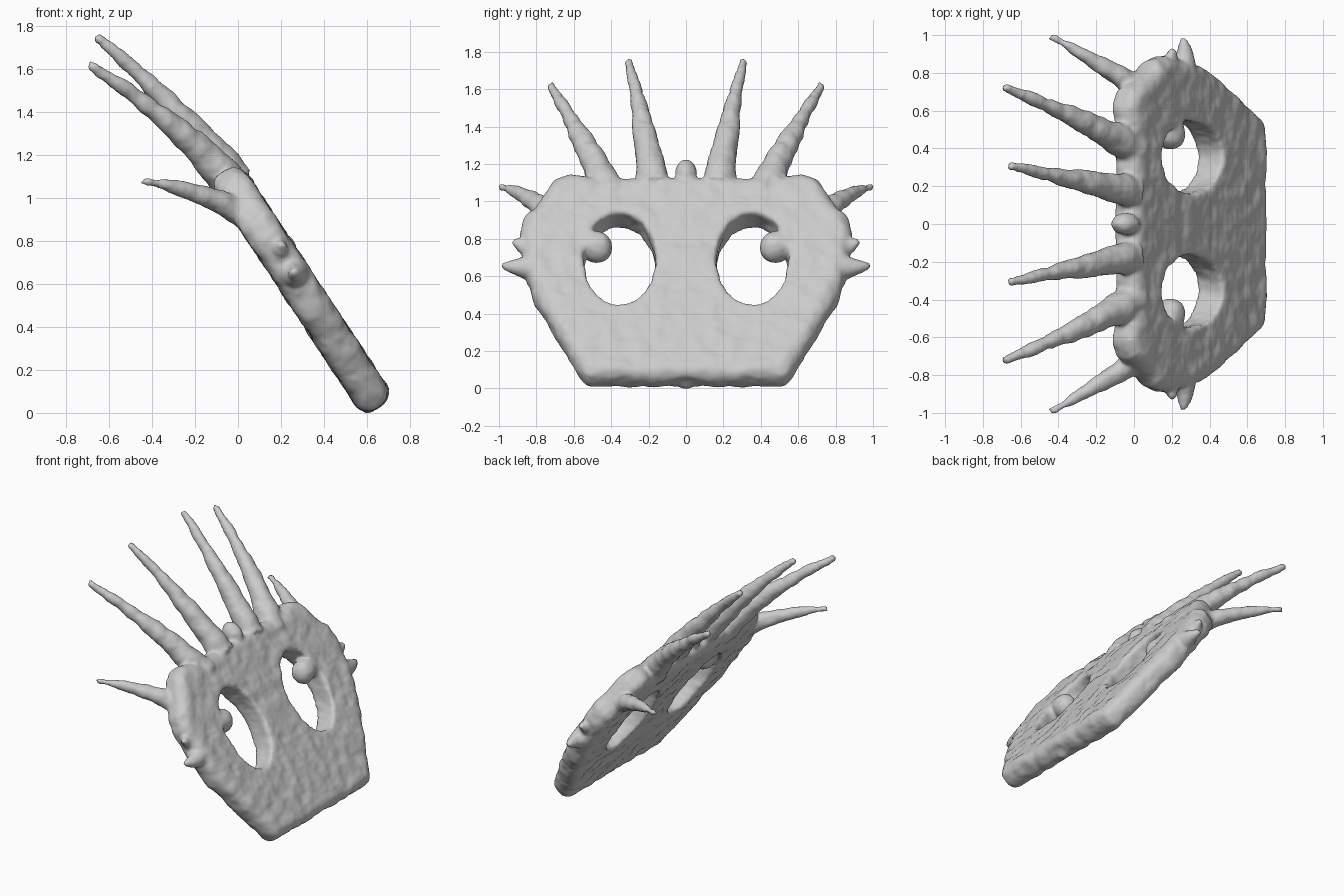
import bpy, bmesh
from math import pi
from mathutils import Vector, Matrix, noise

cube = bpy.data.objects.get("Cube")
if cube:
    bpy.data.objects.remove(cube, do_unlink=True)

# Plate frame: UP runs along the sloping plate, OUT is its upper-face normal
UP = Vector((-0.55, 0, 0.835)).normalized()
OUT = Vector((0.835, 0, 0.55)).normalized()
SIDE = Vector((0, 1, 0))
ORIGIN = OUT * 0.566
THICK = 0.162

bone = bpy.data.materials.new("pale grey bone")
bone.diffuse_color = (0.6, 0.6, 0.6, 1)
bone.use_nodes = True
bsdf = bone.node_tree.nodes["Principled BSDF"]
bsdf.inputs["Base Color"].default_value = (0.6, 0.6, 0.6, 1)
bsdf.inputs["Roughness"].default_value = 0.8


def on_plate(y, z, w=0.0):
    """Point of the sloping plate at side y and height z, lifted by w."""
    return ORIGIN + SIDE * y + UP * ((z - ORIGIN.z) / UP.z) + OUT * w


def make_object(name, bm):
    bmesh.ops.recalc_face_normals(bm, faces=bm.faces)
    mesh = bpy.data.meshes.new(name)
    bm.to_mesh(mesh)
    bm.free()
    mesh.materials.append(bone)
    obj = bpy.data.objects.new(name, mesh)
    bpy.context.collection.objects.link(obj)
    return obj


def apply_modifiers(obj):
    graph = bpy.context.evaluated_depsgraph_get()
    mesh = bpy.data.meshes.new_from_object(obj.evaluated_get(graph))
    obj.modifiers.clear()
    obj.data = mesh


def horn(name, base, mid, tip, r_base, r_tip, steps=10, sides=12):
    """Closed tapering horn along a curve passing through mid."""
    a, m, b = Vector(base), Vector(mid), Vector(tip)
    ctrl = m * 2 - (a + b) / 2
    bm = bmesh.new()
    rings = []
    for i in range(steps + 1):
        t = i / steps
        p = a * (1 - t) ** 2 + ctrl * 2 * t * (1 - t) + b * t * t
        tangent = (ctrl - a) * (1 - t) + (b - ctrl) * t
        r = r_tip + (r_base - r_tip) * (1 - t) ** 1.05
        turn = tangent.to_track_quat('Z', 'Y')
        rings.append([bm.verts.new(p + turn @ (Matrix.Rotation(2 * pi * k / sides, 3, 'Z')
                                               @ Vector((r, 0, 0)))) for k in range(sides)])
    for low, high in zip(rings, rings[1:]):
        for k in range(sides):
            n = (k + 1) % sides
            bm.faces.new((low[k], low[n], high[n], high[k]))
    bm.faces.new(rings[0])
    bm.faces.new(rings[-1])
    return make_object(name, bm)


def ball(name, centre, size):
    bm = bmesh.new()
    bmesh.ops.create_uvsphere(bm, u_segments=24, v_segments=16, radius=1)
    bmesh.ops.scale(bm, vec=size, verts=bm.verts)
    bmesh.ops.translate(bm, vec=centre, verts=bm.verts)
    return make_object(name, bm)


# Sloping plate with raised upper corners and a rounded rim
half = [(0.53, 0.038), (0.565, 0.075), (0.805, 0.47), (0.845, 0.58), (0.865, 0.7),
        (0.885, 0.82), (0.86, 0.9), (0.795, 0.97), (0.745, 1.04), (0.71, 1.1),
        (0.62, 1.13), (0.54, 1.12), (0.46, 1.1), (0.2, 1.105)]
outline = half + [(-y, z) for y, z in reversed(half)]
bm = bmesh.new()
face = bm.faces.new([bm.verts.new(on_plate(y, z, -THICK / 2)) for y, z in outline])
moved = bmesh.ops.extrude_face_region(bm, geom=[face])["geom"]
bmesh.ops.translate(bm, vec=OUT * THICK,
                    verts=[v for v in moved if isinstance(v, bmesh.types.BMVert)])
plate = make_object("horned_frill", bm)
bevel = plate.modifiers.new("round rim", 'BEVEL')
bevel.width = 0.062
bevel.segments = 4
bevel.angle_limit = 1.0
apply_modifiers(plate)

# Two oval openings cut square through the plate
for s in (-1, 1):
    bm = bmesh.new()
    bmesh.ops.create_cone(bm, cap_ends=True, segments=48, radius1=1, radius2=1, depth=1)
    frame = Matrix((SIDE * 0.195, UP * 0.295, OUT * 0.6)).transposed().to_4x4()
    frame.translation = on_plate(s * 0.355, 0.66)
    bm.transform(frame)
    cutter = make_object("opening_cutter", bm)
    cutter.hide_render = True
    cut = plate.modifiers.new("opening", 'BOOLEAN')
    cut.operation = 'DIFFERENCE'
    cut.solver = 'EXACT'
    cut.object = cutter
    apply_modifiers(plate)
    bpy.data.objects.remove(cutter, do_unlink=True)

# Horns, knobs and side spurs, mirrored left and right
parts = [ball("crest_knob", (-0.045, 0, 1.15), (0.075, 0.055, 0.08)),
         ball("bottom_knob", (0.605, 0, 0.038), (0.034, 0.034, 0.036))]
for s in (-1, 1):
    parts += [
        horn("inner_horn", (-0.005, s * 0.17, 1.085), (-0.315, s * 0.235, 1.437),
             (-0.655, s * 0.307, 1.758), 0.088, 0.019),
        horn("outer_horn", (0.0, s * 0.4, 1.03), (-0.295, s * 0.555, 1.335),
             (-0.69, s * 0.725, 1.625), 0.094, 0.019),
        horn("side_horn", (0.05, s * 0.7, 0.92), (-0.18, s * 0.845, 1.022),
             (-0.44, s * 0.995, 1.085), 0.07, 0.019),
        horn("lower_spur", (0.255, s * 0.78, 0.655), (0.265, s * 0.89, 0.655),
             (0.265, s * 0.985, 0.66), 0.085, 0.012),
        horn("upper_spur", (0.19, s * 0.8, 0.73), (0.2, s * 0.87, 0.765),
             (0.21, s * 0.92, 0.795), 0.07, 0.015),
        ball("opening_ball", (0.195, s * 0.475, 0.76), (0.076, 0.08, 0.08)),
    ]

# Fuse everything into one sculpted surface
with bpy.context.temp_override(active_object=plate, object=plate,
                               selected_objects=[plate] + parts,
                               selected_editable_objects=[plate] + parts):
    bpy.ops.object.join()
fuse = plate.modifiers.new("fuse", 'REMESH')
fuse.mode = 'VOXEL'
fuse.voxel_size = 0.014
soften = plate.modifiers.new("soften", 'SMOOTH')
soften.factor = 0.5
soften.iterations = 6
apply_modifiers(plate)

# Rough bony surface, identical on both sides
mesh = plate.data
normals = [v.normal.copy() for v in mesh.vertices]
for v, n in zip(mesh.vertices, normals):
    p = Vector((v.co.x, abs(v.co.y), v.co.z))
    v.co += n * (0.009 * noise.noise(p * 12) + 0.003 * noise.noise(p * 30) + 0.003)
mesh.materials.clear()
mesh.materials.append(bone)
mesh.polygons.foreach_set("material_index", [0] * len(mesh.polygons))
mesh.polygons.foreach_set("use_smooth", [True] * len(mesh.polygons))

# Rest the lowest point on the ground
lowest = min(v.co.z for v in mesh.vertices)
mesh.transform(Matrix.Translation((0, 0, -lowest)))
mesh.update()
